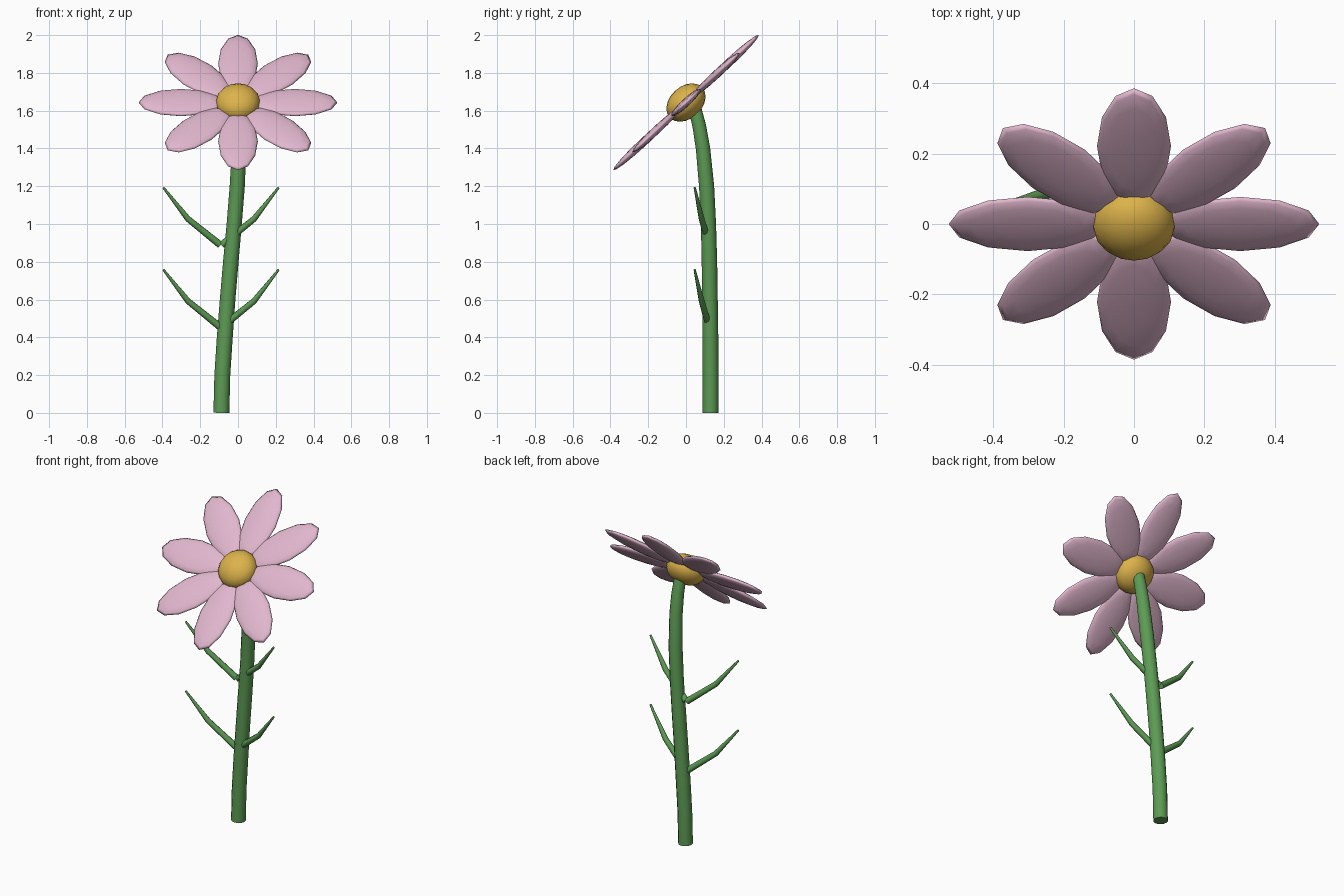
import bpy
import math
from mathutils import Matrix, Vector

if "Cube" in bpy.data.objects:
    bpy.data.objects.remove(bpy.data.objects["Cube"])


def material(name, rgb):
    m = bpy.data.materials.new(name)
    m.diffuse_color = (*rgb, 1)
    m.use_nodes = True
    m.node_tree.nodes["Principled BSDF"].inputs["Base Color"].default_value = m.diffuse_color
    return m


GREEN = material("stem green", (0.11, 0.33, 0.09))
PINK = material("petal pink", (0.75, 0.47, 0.61))
YELLOW = material("centre yellow", (0.72, 0.45, 0.07))

# Flower head frame: tilted towards the front
HEAD = Matrix.Translation((0, 0, 1.643)) @ Matrix.Rotation(math.radians(42.9), 4, 'X')


def ellipsoid(name, matrix, size, mat, segments, rings):
    bpy.ops.mesh.primitive_uv_sphere_add(segments=segments, ring_count=rings, radius=1)
    ob = bpy.context.object
    ob.name = name
    ob.data.transform(matrix @ Matrix.Diagonal((*size, 1)))
    ob.data.materials.append(mat)
    bpy.ops.object.shade_smooth()
    return ob


def tube(name, points, mat, sides_res):
    """Tapered round tube through (x, y, z, radius) points."""
    cu = bpy.data.curves.new(name, 'CURVE')
    cu.dimensions = '3D'
    cu.bevel_depth = 1
    cu.bevel_resolution = sides_res
    cu.use_fill_caps = True
    sp = cu.splines.new('POLY')
    sp.points.add(len(points) - 1)
    for p, (x, y, z, r) in zip(sp.points, points):
        p.co = (x, y, z, 1)
        p.radius = r
    ob = bpy.data.objects.new(name, cu)
    bpy.context.collection.objects.link(ob)
    bpy.ops.object.select_all(action='DESELECT')
    ob.select_set(True)
    bpy.context.view_layer.objects.active = ob
    bpy.ops.object.convert(target='MESH')
    ob = bpy.context.object
    ob.name = name
    ob.data.materials.clear()
    ob.data.materials.append(mat)
    bpy.ops.object.shade_smooth_by_angle(angle=math.radians(50))
    return ob


# Eight petals around the head
for i in range(8):
    m = HEAD @ Matrix.Rotation(i * math.pi / 4, 4, 'Z') @ Matrix.Translation((0.302, 0, 0))
    ellipsoid(f"petal_{i + 1}", m, (0.224, 0.105, 0.022), PINK, 12, 8)

# Flattened flower centre
ellipsoid("flower_centre", HEAD, (0.118, 0.118, 0.085), YELLOW, 16, 10)

# Curved stem
tube("stem", [(-0.088, 0.130, 0.0, 0.042), (-0.083, 0.130, 0.2, 0.042),
              (-0.070, 0.129, 0.4, 0.042), (-0.055, 0.127, 0.6, 0.041),
              (-0.038, 0.124, 0.8, 0.041), (-0.020, 0.119, 1.0, 0.040),
              (-0.004, 0.109, 1.2, 0.040), (0.006, 0.090, 1.4, 0.038),
              (0.008, 0.070, 1.52, 0.036), (0.006, 0.045, 1.62, 0.034)], GREEN, 4)

# Two mirrored pairs of bent twigs
for level, dz in (("lower", 0.0), ("upper", 0.435)):
    for side, s in (("left", -1), ("right", 1)):
        tube(f"{level}_{side}_twig",
             [(-0.09 + s * 0.005, 0.122, 0.455 + dz, 0.019),
              (-0.09 + s * 0.175, 0.083, 0.592 + dz, 0.016),
              (-0.09 + s * 0.305, 0.046, 0.758 + dz, 0.006)], GREEN, 2)
